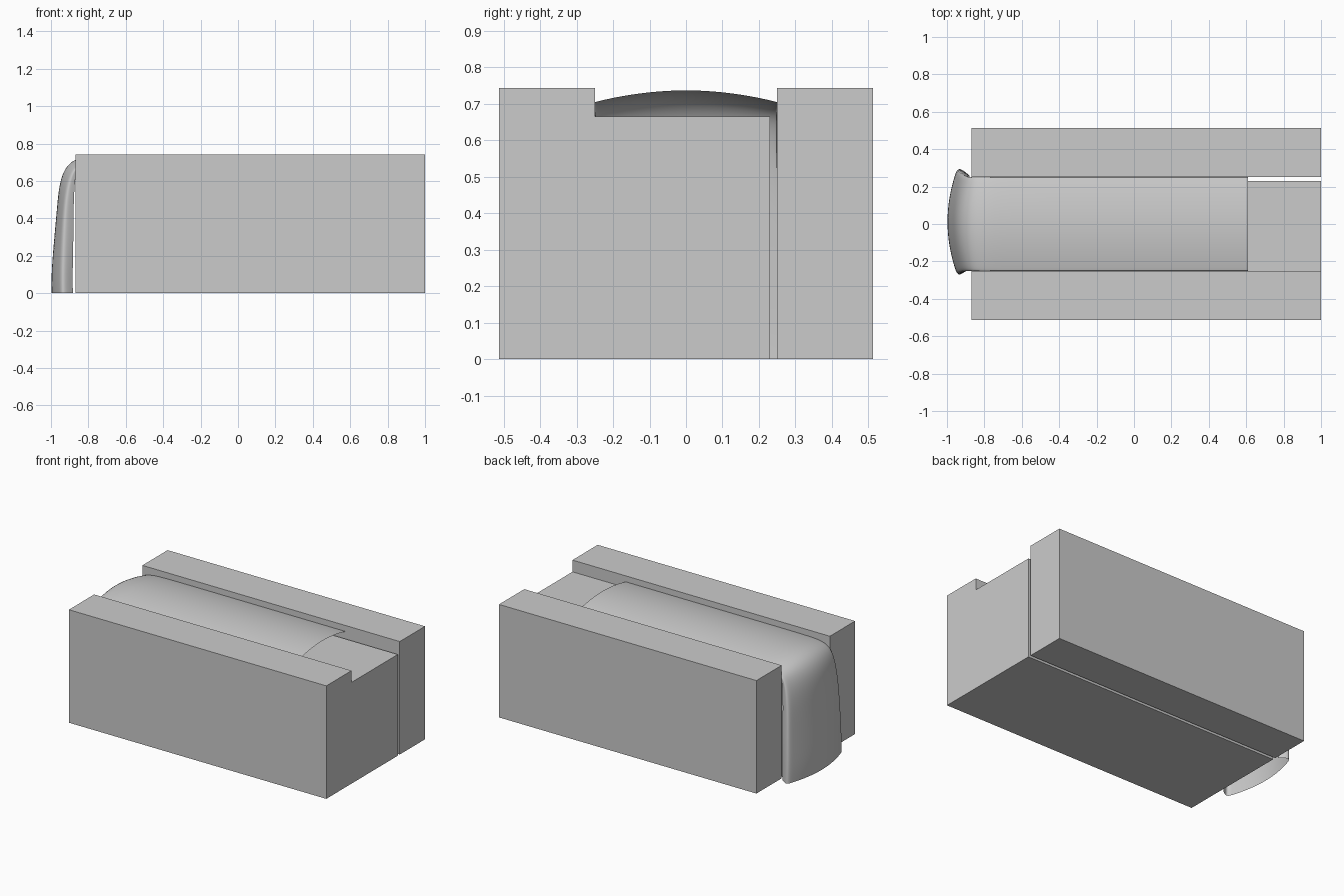
import bpy
from mathutils import Vector


def make_mesh(name, verts, faces):
    me = bpy.data.meshes.new(name)
    me.from_pydata(verts, [], faces)
    me.update()
    ob = bpy.data.objects.new(name, me)
    bpy.context.collection.objects.link(ob)
    return ob


def block(name, x0, x1, y0, y1, z0, z1):
    v = [(x, y, z) for x in (x0, x1) for y in (y0, y1) for z in (z0, z1)]
    f = [(0, 1, 3, 2), (4, 6, 7, 5), (0, 4, 5, 1),
         (2, 3, 7, 6), (0, 2, 6, 4), (1, 5, 7, 3)]
    return make_mesh(name, v, f)


# Channel: two banks and a lower bed with a narrow slot on one side
block("bank_front", -0.87, 1, -0.512, -0.25, 0, 0.742)
block("bank_back", -0.87, 1, 0.25, 0.512, 0, 0.742)
block("channel_bed", -0.87, 1, -0.25, 0.23, 0, 0.665)

# Water path stations: x, z, inward tilt (nx, nz), half width,
# edge depth, lip width, lip depth, sideways drift
stations = [
    (0.61, 0.737, 0, -1, 0.25, 0.033, 0.25, 0.036, 0),
    (0.2, 0.737, 0, -1, 0.25, 0.033, 0.25, 0.036, 0),
    (-0.3, 0.737, 0, -1, 0.25, 0.033, 0.25, 0.036, 0),
    (-0.70, 0.737, 0, -1, 0.25, 0.033, 0.25, 0.036, 0),
    (-0.81, 0.735, 0.1, -1, 0.25, 0.035, 0.25, 0.040, 0),
    (-0.89, 0.712, 0.5, -0.8, 0.25, 0.04, 0.248, 0.055, 0),
    (-0.938, 0.65, 0.85, -0.4, 0.254, 0.045, 0.245, 0.075, 0),
    (-0.960, 0.56, 1, -0.1, 0.260, 0.042, 0.245, 0.085, 0.003),
    (-0.970, 0.44, 1, 0, 0.270, 0.038, 0.245, 0.090, 0.006),
    (-0.985, 0.28, 1, 0, 0.279, 0.045, 0.25, 0.105, 0.010),
    (-1.000, 0.10, 1, 0, 0.287, 0.055, 0.25, 0.115, 0.012),
    (-0.998, 0.00, 1, 0, 0.289, 0.055, 0.25, 0.115, 0.012),
]

# Flowing water: an arched open sheet that curves over the end and falls
span = (-1, -0.85, -0.6, -0.3, 0, 0.3, 0.6, 0.85, 1)
verts, faces = [], []
for x, z, nx, nz, w, d, lw, ld, dy in stations:
    n = Vector((nx, 0, nz)).normalized()
    section = [(w * v, d * v * v) for v in span]
    mid = (w * 0.5 + lw * 0.5 + 0.15 * (w - lw), d * 0.5 + ld * 0.5)
    section = [(-lw, ld), (-mid[0], mid[1])] + section + [mid, (lw, ld)]
    for y, depth in section:
        verts.append((x + n.x * depth, y + dy, z + n.z * depth))
cols = len(span) + 4
for i in range(len(stations) - 1):
    for j in range(cols - 1):
        a = i * cols + j
        faces.append((a, a + cols, a + cols + 1, a + 1))
water = make_mesh("water_flow", verts, faces)
for p in water.data.polygons:
    p.use_smooth = True
sub = water.modifiers.new("smooth", 'SUBSURF')
sub.levels = sub.render_levels = 2
sub.boundary_smooth = 'PRESERVE_CORNERS'
